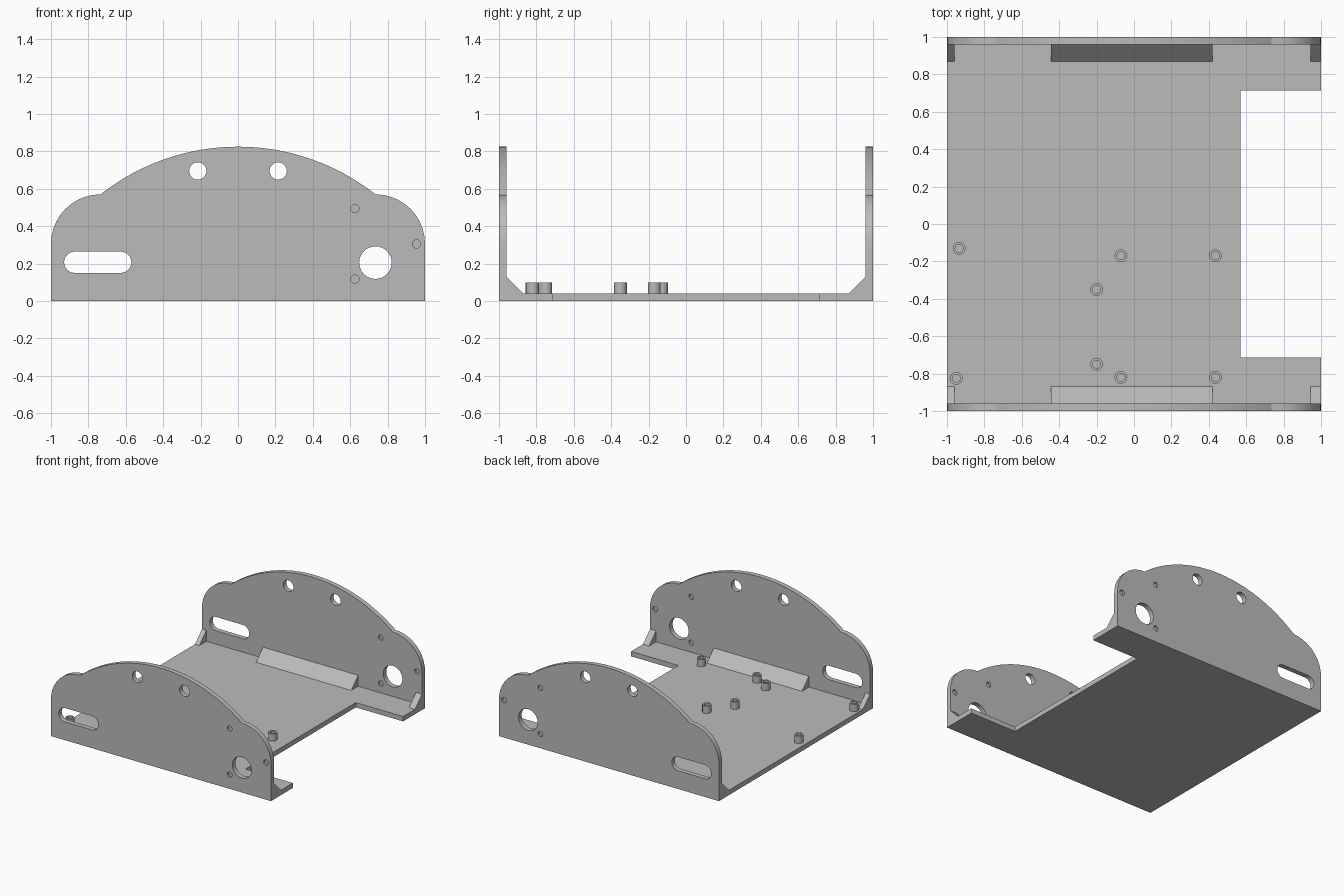
import bpy, bmesh, math
from mathutils import Matrix, Vector

cube = bpy.data.objects.get("Cube")
if cube:
    bpy.data.objects.remove(cube, do_unlink=True)

grey = bpy.data.materials.new("plain grey")
grey.use_nodes = True
GREY = (0.5, 0.5, 0.5, 1.0)
grey.diffuse_color = GREY
grey.node_tree.nodes["Principled BSDF"].inputs["Base Color"].default_value = GREY

T = 0.04  # sheet thickness


def arc(cx, cz, r, start, end, n):
    """Points along an arc, angles in degrees."""
    angles = [math.radians(start + (end - start) * i / n) for i in range(n + 1)]
    return [(cx + r * math.cos(a), cz + r * math.sin(a)) for a in angles]


def circle(cx, cz, r, n=32):
    return arc(cx, cz, r, 0, 360, n)[:-1]


def add_prism(bm, outline, place, low, high):
    """Extrude a 2D outline from low to high; place maps (u, v, depth) to a position."""
    face = bm.faces.new([bm.verts.new(place(u, v, low)) for u, v in outline])
    ext = bmesh.ops.extrude_face_region(bm, geom=[face], use_keep_orig=True)
    shift = place(0, 0, high) - place(0, 0, low)
    bmesh.ops.translate(bm, vec=shift, verts=[g for g in ext["geom"] if isinstance(g, bmesh.types.BMVert)])


def finish(bm, name):
    bmesh.ops.recalc_face_normals(bm, faces=bm.faces)
    mesh = bpy.data.meshes.new(name)
    bm.to_mesh(mesh)
    bm.free()
    mesh.materials.append(grey)
    obj = bpy.data.objects.new(name, mesh)
    bpy.context.collection.objects.link(obj)
    return obj


def select(obj):
    bpy.ops.object.select_all(action="DESELECT")
    obj.select_set(True)
    bpy.context.view_layer.objects.active = obj


def smooth(obj):
    select(obj)
    bpy.ops.object.shade_smooth_by_angle(angle=math.radians(30))


def along_y(u, v, d):
    return Vector((u, d, v))


def along_z(u, v, d):
    return Vector((u, v, d))


def along_x(u, v, d):
    return Vector((d, u, v))


# Floor with a notch on the left edge
bm = bmesh.new()
inner = 1 - T
floor = [(-1, -inner), (1, -inner), (1, -0.715), (0.57, -0.715),
         (0.57, 0.715), (1, 0.715), (1, inner), (-1, inner)]
add_prism(bm, floor, along_z, 0, T)
finish(bm, "floor_plate")

# Side plate outline: rounded shoulders and a broad crown
shoulder_x, shoulder_z, crown_z = 0.735, 0.57, 0.825
rise = crown_z - shoulder_z
R = (shoulder_x ** 2 + rise ** 2) / (2 * rise)
half = math.degrees(math.asin(shoulder_x / R))
r = 1 - shoulder_x
side = [(-1, 0), (1, 0)]
side += arc(shoulder_x, shoulder_z - r, r, 0, 90, 10)
side += arc(0, crown_z - R, R, 90 - half, 90 + half, 24)[1:-1]
side += arc(-shoulder_x, shoulder_z - r, r, 90, 180, 10)

# Openings: slot, axle hole, two crown holes
slot = arc(-0.627, 0.207, 0.057, -90, 90, 12) + arc(-0.873, 0.207, 0.057, 90, 270, 12)
through = [slot, circle(0.735, 0.205, 0.087), circle(-0.215, 0.695, 0.046), circle(0.215, 0.695, 0.046)]
# Shallow screw recesses on both faces
recesses = [circle(x, z, 0.022, 20) for x, z in ((0.625, 0.495), (0.625, 0.117), (0.955, 0.305))]

for name, y0 in (("front_side_plate", -1), ("back_side_plate", inner)):
    bm = bmesh.new()
    add_prism(bm, side, along_y, y0, y0 + T)
    plate = finish(bm, name)

    bm = bmesh.new()
    for outline in through:
        add_prism(bm, outline, along_y, y0 - 0.05, y0 + T + 0.05)
    for outline in recesses:
        add_prism(bm, outline, along_y, y0 - 0.05, y0 + 0.016)
        add_prism(bm, outline, along_y, y0 + T - 0.016, y0 + T + 0.05)
    cutter = finish(bm, "hole_cutter")
    cutter.hide_render = True

    mod = plate.modifiers.new("holes", "BOOLEAN")
    mod.operation = "DIFFERENCE"
    mod.solver = "EXACT"
    mod.object = cutter
    select(plate)
    bpy.ops.object.modifier_apply(modifier=mod.name)
    bpy.data.objects.remove(cutter, do_unlink=True)
    smooth(plate)

# Sloped gussets where the sides meet the floor
for where, s in (("front", -1), ("back", 1)):
    for part, x0, x1 in (("right", -1, -0.96), ("middle", -0.445, 0.42), ("left", 0.945, 1)):
        bm = bmesh.new()
        add_prism(bm, [(s * inner, T), (s * 0.87, T), (s * inner, T + 0.09)], along_x, x0, x1)
        finish(bm, f"{where}_{part}_gusset")

# Hollow standoffs on the floor
spots = [(-0.935, -0.13), (-0.95, -0.825), (-0.2, -0.35), (-0.2, -0.75)]
spots += [(x, y) for x in (-0.07, 0.435) for y in (-0.17, -0.82)]
wall = [(0.021, T), (0.034, T), (0.034, 0.1), (0.021, 0.1)]
for i, (x, y) in enumerate(spots):
    bm = bmesh.new()
    ring = [bm.verts.new((rad, 0, z)) for rad, z in wall]
    edges = [bm.edges.new((ring[k], ring[(k + 1) % 4])) for k in range(4)]
    bmesh.ops.spin(bm, geom=ring + edges, cent=(0, 0, 0), axis=(0, 0, 1),
                   angle=math.tau, steps=24, use_merge=True)
    bmesh.ops.remove_doubles(bm, verts=bm.verts, dist=0.0001)
    bmesh.ops.transform(bm, matrix=Matrix.Translation((x, y, 0)), verts=bm.verts)
    smooth(finish(bm, f"standoff_{i + 1}"))
